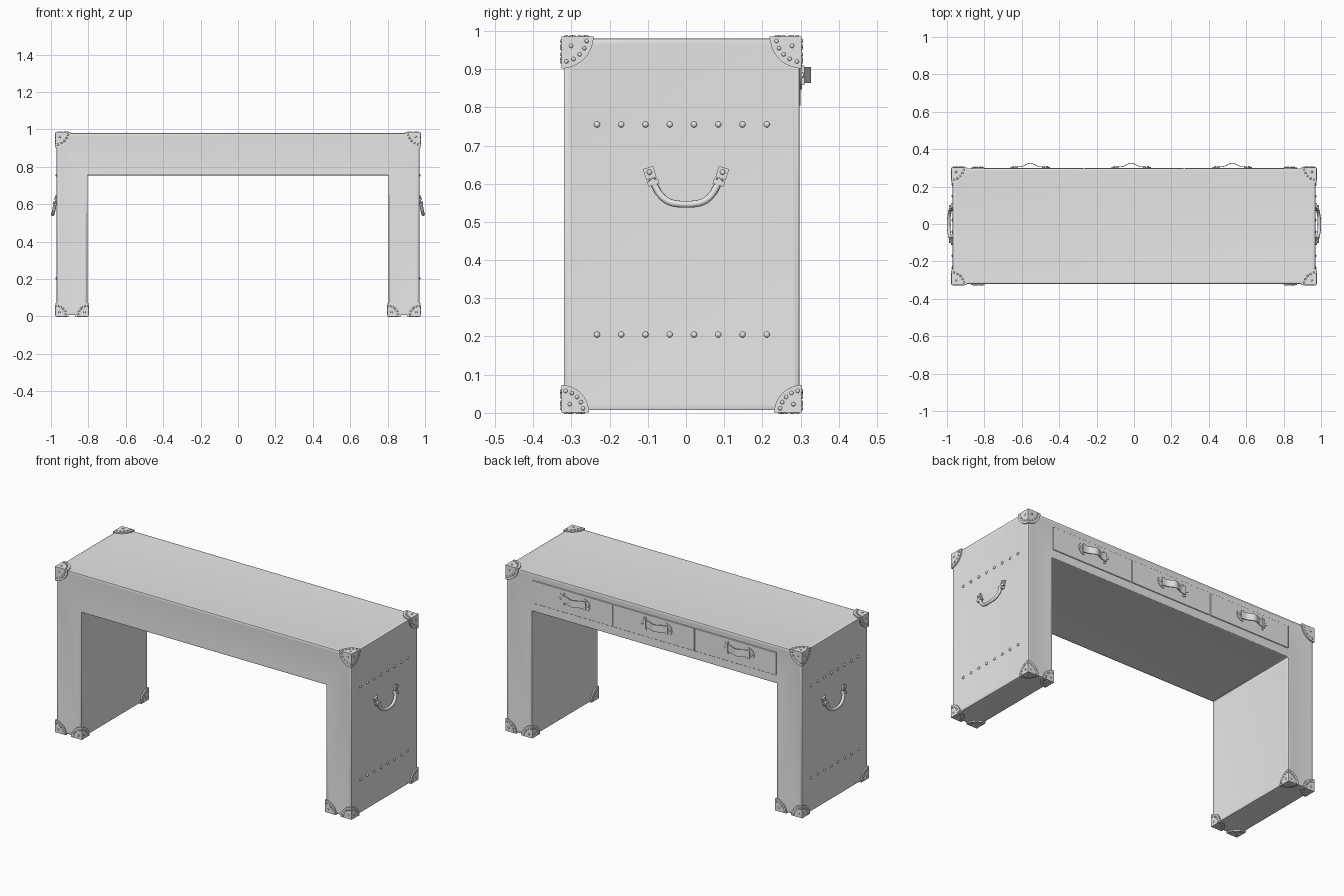
import bpy, bmesh, math
from math import cos, sin, pi
from mathutils import Matrix, Vector

if "Cube" in bpy.data.objects:
    bpy.data.objects.remove(bpy.data.objects["Cube"], do_unlink=True)

grey = bpy.data.materials.new("plain grey")
grey.use_nodes = True
grey.diffuse_color = (0.8, 0.8, 0.8, 1)
grey.node_tree.nodes["Principled BSDF"].inputs["Base Color"].default_value = (0.8, 0.8, 0.8, 1)

# Main dimensions
HX, INX = 0.97, 0.805
FRONT, BACK = -0.32, 0.297
LOW, UNDER, TOP = 0.007, 0.755, 0.98
PLATE = 0.006


def finish(name, bm):
    bmesh.ops.recalc_face_normals(bm, faces=bm.faces)
    mesh = bpy.data.meshes.new(name)
    bm.to_mesh(mesh)
    bm.free()
    obj = bpy.data.objects.new(name, mesh)
    bpy.context.collection.objects.link(obj)
    mesh.materials.append(grey)
    bpy.ops.object.select_all(action="DESELECT")
    obj.select_set(True)
    bpy.context.view_layer.objects.active = obj
    bpy.ops.object.shade_smooth_by_angle(angle=math.radians(35))
    return obj


def prism(bm, points, offset):
    """Extrude a closed outline along an offset."""
    face = bm.faces.new([bm.verts.new(p) for p in points])
    new = bmesh.ops.extrude_face_region(bm, geom=[face])["geom"]
    bmesh.ops.translate(bm, vec=offset, verts=[v for v in new if isinstance(v, bmesh.types.BMVert)])


def box(bm, centre, size, turn=Matrix()):
    bmesh.ops.create_cube(bm, size=1, matrix=Matrix.Translation(centre) @ turn @ Matrix.Diagonal((*size, 1)))


def stud(bm, pos, normal, r):
    """Domed nail head, slightly flattened along its normal."""
    scale = [r * (0.7 if abs(n) > 0.5 else 1) for n in normal]
    bmesh.ops.create_icosphere(bm, subdivisions=2, radius=1,
                               matrix=Matrix.Translation(pos) @ Matrix.Diagonal((*scale, 1)))


# Bench-shaped trunk body with a raised edge binding on every face
bm = bmesh.new()
outline = [(-HX, LOW), (-HX, TOP), (HX, TOP), (HX, LOW), (INX, LOW), (INX, UNDER), (-INX, UNDER), (-INX, LOW)]
prism(bm, [(x, FRONT, z) for x, z in outline], (0, BACK - FRONT, 0))
bmesh.ops.recalc_face_normals(bm, faces=bm.faces)
bmesh.ops.bevel(bm, geom=bm.edges[:], offset=0.004, segments=2, profile=0.5, affect="EDGES")
panels = [f for f in bm.faces if f.calc_area() > 0.05]
bmesh.ops.inset_individual(bm, faces=panels, thickness=0.02, depth=-0.0015)
finish("trunk_body", bm)

# Three drawer fronts on the back
for i in (-1, 0, 1):
    bm = bmesh.new()
    box(bm, (i * 0.537, BACK, 0.872), (0.53, 0.006, 0.135))
    bmesh.ops.bevel(bm, geom=bm.edges[:], offset=0.0015, segments=1, affect="EDGES")
    finish("drawer_front", bm)


# Riveted corner guards: quarter discs on the three faces meeting at a corner
def corner_guard(corner, inward, r):
    bm = bmesh.new()
    axes = [Vector([inward[k] if k == j else 0 for j in range(3)]) for k in range(3)]
    tip = Vector(corner) - sum(axes, Vector()) * PLATE
    reach = r + PLATE
    for k in range(3):
        n, u, v = axes[k], axes[(k + 1) % 3], axes[(k + 2) % 3]
        arc = [tip + reach * (cos(a) * u + sin(a) * v) for a in [i * pi / 20 for i in range(11)]]
        prism(bm, [tip] + arc, n * (PLATE + 0.003))
        for i in range(5):
            a = (0.12 + 0.19 * i) * pi / 2
            stud(bm, tip + reach * 0.8 * (cos(a) * u + sin(a) * v), n, 0.0055)
        stud(bm, tip + 0.3 * reach * (u + v), n, 0.0055)
    finish("corner_guard", bm)


for sx in (-1, 1):
    for y, dy in ((FRONT, 1), (BACK, -1)):
        corner_guard((sx * HX, y, TOP), (-sx, dy, -1), 0.078)
        corner_guard((sx * HX, y, LOW), (-sx, dy, 1), 0.066)
        corner_guard((sx * INX, y, LOW), (sx, dy, 1), 0.066)

# Nail rows across both ends
for sx in (-1, 1):
    bm = bmesh.new()
    for z in (0.205, 0.755):
        for i in range(8):
            stud(bm, (sx * HX, -0.233 + i * 0.0635, z), (1, 0, 0), 0.008)
    finish("end_nails", bm)

# Carrying handles hanging on both ends
for sx in (-1, 1):
    curve = bpy.data.curves.new("end_handle", "CURVE")
    curve.dimensions = "3D"
    curve.bevel_depth = 0.009
    curve.bevel_resolution = 3
    half = [(0.978, 0.089, 0.612), (0.982, 0.076, 0.58), (0.987, 0.054, 0.556), (0.991, 0.026, 0.546)]
    path = [(x, -y, z) for x, y, z in half] + half[::-1]
    spline = curve.splines.new("NURBS")
    spline.points.add(len(path) - 1)
    for p, (x, y, z) in zip(spline.points, path):
        p.co = (sx * x, y, z, 1)
    spline.use_endpoint_u = True
    spline.order_u = 3
    curve.use_fill_caps = True
    curve.materials.append(grey)
    bpy.context.collection.objects.link(bpy.data.objects.new("end_handle", curve))
    bm = bmesh.new()
    for sy in (-1, 1):
        turn = Matrix.Rotation(-sy * 0.3, 4, "X")
        box(bm, (sx * 0.972, sy * 0.095, 0.628), (0.012, 0.028, 0.03), turn)
        box(bm, (sx * 0.978, sy * 0.086, 0.603), (0.022, 0.03, 0.014), turn)
        stud(bm, (sx * 0.978, sy * 0.096, 0.63), (1, 0, 0), 0.007)
    finish("handle_mounts", bm)

# Drawer pulls: arched strap, end plates, keeper bands and nails
for i in (-1, 0, 1):
    cx, cz, y0 = i * 0.54 - 0.015, 0.884, BACK + 0.003
    bm = bmesh.new()
    steps = [-0.08 + 0.16 * k / 20 for k in range(21)]
    rise = [y0 + 0.004 + 0.019 * (0.5 + 0.5 * cos(pi * min(1, abs(s) / 0.055))) for s in steps]
    top = [(cx + s, y + 0.004, cz - 0.021) for s, y in zip(steps, rise)]
    under = [(cx + s, y, cz - 0.021) for s, y in zip(steps, rise)]
    prism(bm, top + under[::-1], (0, 0, 0.042))
    finish("drawer_pull", bm)
    bm = bmesh.new()
    for s in (-1, 1):
        leaf = [(cx + s * (0.065 + 0.04 * sin(a)), y0 - 0.002, cz - 0.037 * cos(a))
                for a in [k * pi / 10 for k in range(11)]]
        prism(bm, leaf, (0, 0.006, 0))
        box(bm, (cx + s * 0.072, y0 + 0.004, cz), (0.016, 0.012, 0.05))
        stud(bm, (cx + s * 0.09, y0 + 0.005, cz), (0, 1, 0), 0.007)
    finish("pull_mounts", bm)
